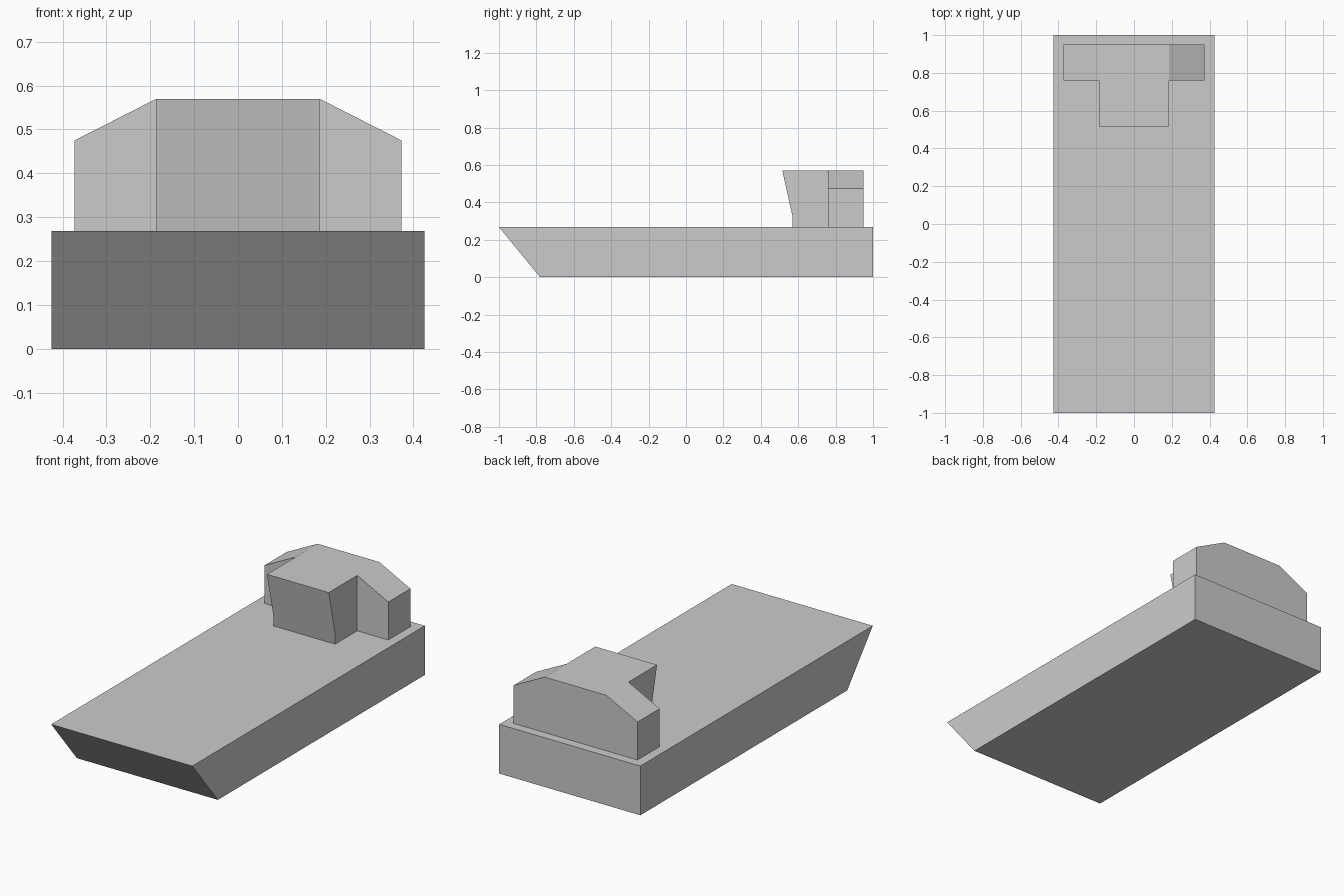
import bpy, bmesh
from mathutils import Vector

cube = bpy.data.objects.get("Cube")
if cube:
    bpy.data.objects.remove(cube, do_unlink=True)

DECK, ROOF, SILL = 0.268, 0.57, 0.323
HALF_HOUSE, HALF_WING = 0.186, 0.373

grey = bpy.data.materials.new("plain grey")
grey.use_nodes = True
grey.diffuse_color = (0.6, 0.6, 0.6, 1)
grey.node_tree.nodes["Principled BSDF"].inputs["Base Color"].default_value = (0.6, 0.6, 0.6, 1)


def finish(bm, name):
    """Turn the bmesh into a flat shaded object."""
    bmesh.ops.recalc_face_normals(bm, faces=bm.faces[:])
    mesh = bpy.data.meshes.new(name)
    bm.to_mesh(mesh)
    bm.free()
    mesh.materials.append(grey)
    obj = bpy.data.objects.new(name, mesh)
    bpy.context.collection.objects.link(obj)
    return obj


def extrude(bm, faces, offset):
    """Extrude faces and return the moved vertices."""
    result = bmesh.ops.extrude_face_region(bm, geom=faces)
    verts = [g for g in result["geom"] if isinstance(g, bmesh.types.BMVert)]
    bmesh.ops.translate(bm, verts=verts, vec=Vector(offset))
    return verts


# Hull: side profile with a raked bow, extruded across the beam
bm = bmesh.new()
profile = [(-0.78, 0), (1, 0), (1, DECK), (-1, DECK)]
side = bm.faces.new([bm.verts.new((-0.425, y, z)) for y, z in profile])
extrude(bm, [side], (0.85, 0, 0))
finish(bm, "hull")

# Bridge: wings as a front outline, extruded aft
bm = bmesh.new()
inner = {s: [bm.verts.new((s * HALF_HOUSE, 0.76, z)) for z in (DECK, SILL, ROOF)] for s in (-1, 1)}
for s in (-1, 1):
    outer = [bm.verts.new((s * HALF_WING, 0.76, z)) for z in (0.475, DECK)]
    bm.faces.new(inner[s] + outer)
left, right = inner[-1], inner[1]
house = [bm.faces.new((left[i], right[i], right[i + 1], left[i + 1])) for i in (0, 1)]
bmesh.ops.recalc_face_normals(bm, faces=bm.faces[:])
extrude(bm, bm.faces[:], (0, 0.19, 0))

# Wheelhouse: centre panels pushed forward, windscreen leaning out at the roof
for v in extrude(bm, house, (0, -0.19, 0)):
    if v.co.z > SILL + 0.01:
        v.co.y = 0.515
bmesh.ops.dissolve_limit(bm, angle_limit=0.01, verts=bm.verts[:], edges=bm.edges[:])
finish(bm, "bridge")
